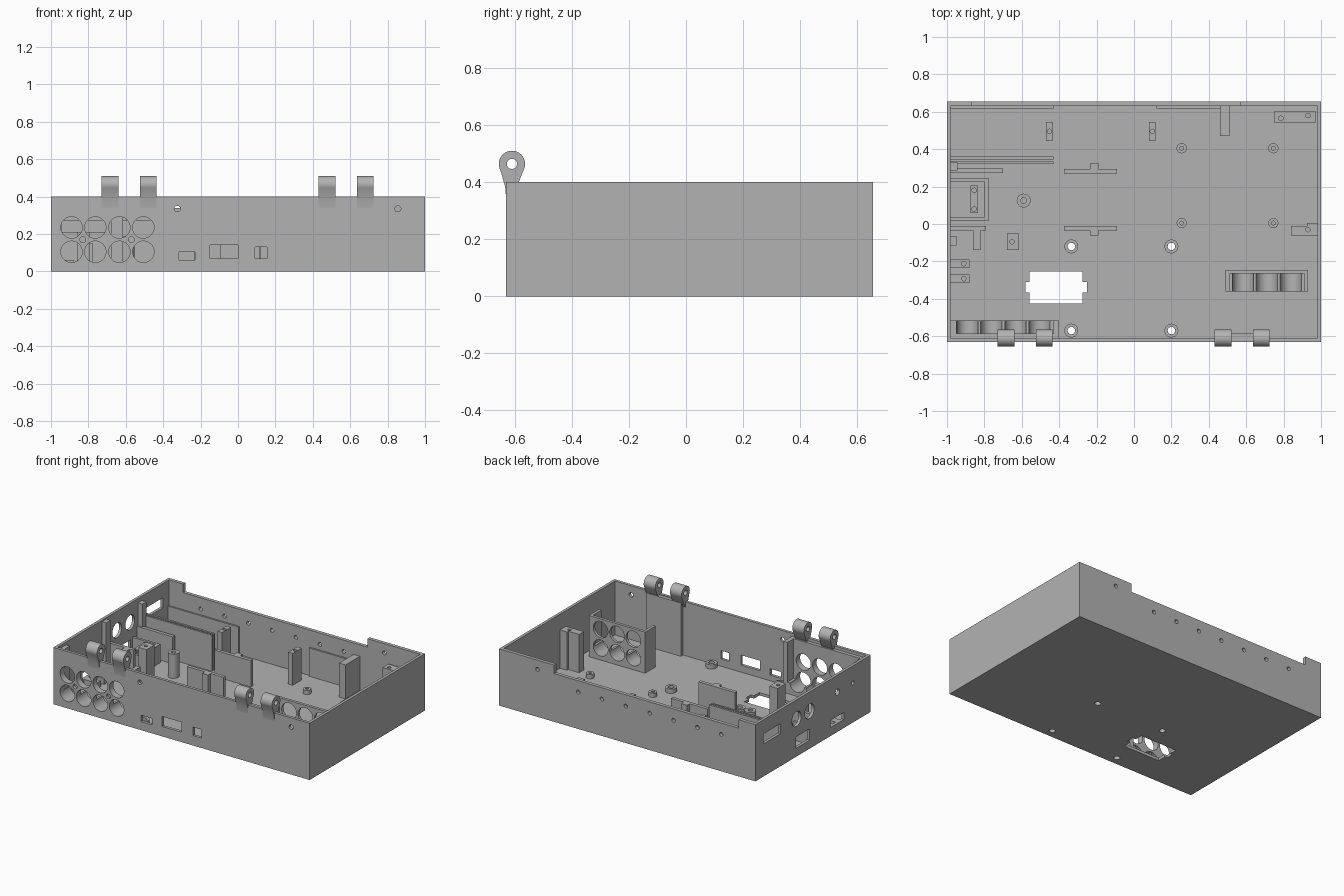
import bpy, bmesh, math
from mathutils import Matrix

cube = bpy.data.objects.get("Cube")
if cube:
    bpy.data.objects.remove(cube, do_unlink=True)

grey = bpy.data.materials.new("plain grey")
grey.use_nodes = True
grey.diffuse_color = (0.45, 0.45, 0.45, 1)
grey.node_tree.nodes["Principled BSDF"].inputs["Base Color"].default_value = grey.diffuse_color

FLOOR = 0.02


def box(bm, x0, x1, y0, y1, z0, z1):
    m = Matrix.Translation(((x0 + x1) / 2, (y0 + y1) / 2, (z0 + z1) / 2))
    m = m @ Matrix.Diagonal((x1 - x0, y1 - y0, z1 - z0, 1))
    bmesh.ops.create_cube(bm, size=1, matrix=m)


def rod(bm, axis, centre, r, length, sides=32):
    turn = {"X": Matrix.Rotation(math.pi / 2, 4, "Y"),
            "Y": Matrix.Rotation(math.pi / 2, 4, "X"), "Z": Matrix.Identity(4)}[axis]
    bmesh.ops.create_cone(bm, cap_ends=True, segments=sides, radius1=r, radius2=r,
                          depth=length, matrix=Matrix.Translation(centre) @ turn)


def finish(name, bm):
    bmesh.ops.recalc_face_normals(bm, faces=bm.faces)
    me = bpy.data.meshes.new(name)
    bm.to_mesh(me)
    bm.free()
    me.materials.append(grey)
    ob = bpy.data.objects.new(name, me)
    bpy.context.scene.collection.objects.link(ob)
    return ob


def activate(ob):
    bpy.ops.object.select_all(action="DESELECT")
    ob.select_set(True)
    bpy.context.view_layer.objects.active = ob


def cut(ob, bm):
    cutter = finish("cutter", bm)
    cutter.hide_render = True
    activate(ob)
    mod = ob.modifiers.new("cut", "BOOLEAN")
    mod.operation, mod.solver, mod.object = "DIFFERENCE", "EXACT", cutter
    bpy.ops.object.modifier_apply(modifier="cut")
    bpy.data.objects.remove(cutter, do_unlink=True)


def smooth(ob):
    activate(ob)
    bpy.ops.object.shade_smooth_by_angle(angle=math.radians(30))


def block(name, *dims, holes=()):
    # upright block on the floor, with optional screw holes in its top
    x0, x1, y0, y1, top = dims
    bm = bmesh.new()
    box(bm, x0, x1, y0, y1, FLOOR / 2, top)
    ob = finish(name, bm)
    if holes:
        bm = bmesh.new()
        for x, y in holes:
            rod(bm, "Z", (x, y, top), 0.012, 0.1, 16)
        cut(ob, bm)
    return ob


def standoff(name, x, y, r, bore, top):
    bm = bmesh.new()
    rod(bm, "Z", (x, y, (top + 0.01) / 2), r, top - 0.01)
    ob = finish(name, bm)
    bm = bmesh.new()
    rod(bm, "Z", (x, y, top / 2), bore, top + 0.1)
    cut(ob, bm)
    smooth(ob)


def vents(xs, y, length, zs=(0.105, 0.235)):
    bm = bmesh.new()
    for x in xs:
        for z in zs:
            rod(bm, "Y", (x, y, z), 0.057, length, 48)
    return bm


# open tray
bm = bmesh.new()
box(bm, -1, 1, -0.63, 0.655, 0, 0.4)
tray = finish("tray", bm)
bm = bmesh.new()
box(bm, -0.98, 0.98, -0.61, 0.63, FLOOR, 0.6)
cut(tray, bm)

# front openings: vents, screw holes and ports
front_xs = [-0.89, -0.763, -0.634, -0.506]
bm = vents(front_xs, -0.62, 0.1)
for x, z in [(-0.83, 0.17), (-0.57, 0.17), (-0.325, 0.335), (0.855, 0.335)]:
    rod(bm, "Y", (x, -0.62, z), 0.016, 0.1, 20)
for x0, x1, z0, z1 in [(-0.315, -0.23, 0.06, 0.105), (-0.15, 0, 0.07, 0.14),
                       (0.09, 0.155, 0.07, 0.13)]:
    box(bm, x0, x1, -0.7, -0.6, z0, z1)

# back openings: top notch and a row of screw holes
box(bm, -0.87, 0.57, 0.6, 0.7, 0.34, 0.5)
rod(bm, "Y", (0.7, 0.64, 0.335), 0.014, 0.1, 16)
for i in range(7):
    rod(bm, "Y", (0.383 - 0.186 * i, 0.64, 0.26), 0.014, 0.1, 16)

# right side openings: round sockets, ports and screw holes
for y, z, r in [(0.197, 0.265, 0.052), (0.052, 0.265, 0.052),
                (-0.26, 0.28, 0.022), (-0.43, 0.28, 0.014)]:
    rod(bm, "X", (-0.99, y, z), r, 0.1)
for y0, y1, z0, z1 in [(0.375, 0.565, 0.23, 0.3), (0.05, 0.2, 0.06, 0.14),
                       (-0.33, -0.18, 0.06, 0.11)]:
    box(bm, -1.05, -0.95, y0, y1, z0, z1)

# floor openings
box(bm, -0.56, -0.275, -0.425, -0.255, -0.1, 0.1)
feet = [(x, y) for x in (-0.335, 0.2) for y in (-0.12, -0.57)]
for x, y in feet:
    rod(bm, "Z", (x, y, 0), 0.02, 0.1, 20)
cut(tray, bm)
bm = bmesh.new()
box(bm, -0.58, -0.25, -0.365, -0.31, -0.1, 0.1)
cut(tray, bm)
smooth(tray)


# fan brackets: vented plate, two end walls and a scalloped cradle
def fan_bracket(name, x0, x1, plate, depth, top, wall, xs):
    ends = (x0, x0 + wall), (x1 - wall, x1)
    parts = [(*e, *depth, top) for e in ends]
    parts += [(x0 + wall, x1 - wall, *plate, top), (x0 + wall, x1 - wall, *depth, 0.1)]
    for i, p in enumerate(parts):
        ob = block(f"{name}_{i}", *p)
        if i > 1:
            cut(ob, vents(xs, (depth[0] + depth[1]) / 2, 0.3))
            smooth(ob)


fan_bracket("front_fan_bracket", -0.98, -0.4, (-0.612, -0.585), (-0.612, -0.515),
            0.38, 0.03, front_xs)
fan_bracket("inner_fan_bracket", 0.49, 0.93, (-0.265, -0.245), (-0.36, -0.245),
            0.31, 0.02, [0.583, 0.71, 0.838])

# floor standoffs
for x, y in feet:
    standoff("foot_standoff", x, y, 0.037, 0.02, 0.05)
for x in (0.255, 0.745):
    for y in (0.005, 0.405):
        standoff("board_standoff", x, y, 0.027, 0.01, 0.05)
standoff("tall_standoff", -0.59, 0.125, 0.037, 0.016, 0.19)

# screw posts
block("back_post_right", -0.47, -0.435, 0.445, 0.545, 0.245, holes=[(-0.452, 0.495)])
block("back_post_left", 0.08, 0.115, 0.445, 0.545, 0.245, holes=[(0.098, 0.495)])
block("middle_post", -0.68, -0.615, -0.14, -0.05, 0.3, holes=[(-0.652, -0.095)])
block("corner_block", 0.75, 0.97, 0.54, 0.605, 0.28, holes=[(0.785, 0.565), (0.93, 0.58)])
block("side_block", 0.84, 0.985, -0.062, -0.01, 0.29, holes=[(0.93, -0.03)])
block("side_block_tab", 0.925, 0.985, -0.01, 0.005, 0.29)
for y in (-0.212, -0.292):
    block("port_tab", -0.985, -0.88, y - 0.023, y + 0.023, 0.06, holes=[(-0.91, y)])

# board slots, ribs and wall pads
block("long_slot_back", -0.985, -0.43, 0.345, 0.36, 0.275)
block("long_slot_front", -0.985, -0.43, 0.322, 0.335, 0.275)
block("short_slot", -0.985, -0.7, 0.272, 0.297, 0.21)
block("slot_end", -0.985, -0.945, 0.285, 0.33, 0.37)
block("side_pillar", -0.985, -0.948, -0.115, -0.065, 0.39)
block("side_rib", -0.985, -0.79, -0.035, -0.012, 0.21)
block("side_rib_web", -0.86, -0.82, -0.14, -0.035, 0.21)
block("back_pad_right", -0.985, -0.43, 0.618, 0.635, 0.22)
block("back_pad_left", 0.12, 0.51, 0.618, 0.635, 0.22)
block("back_fin", 0.46, 0.51, 0.47, 0.635, 0.26)
block("hinge_backing", 0.45, 0.72, -0.615, -0.585, 0.395)
for y, side in [(0.283, 1), (-0.022, -1)]:
    block("board_holder", -0.375, -0.09, y - 0.012, y + 0.012, 0.205)
    block("board_holder_rib", -0.235, -0.19, *sorted((y, y + side * 0.04)), 0.205)

# socket housing by the right wall
for y in (0.02, 0.225):
    block("socket_wall", -0.985, -0.775, y, y + 0.017, 0.15)
block("socket_front", -0.8, -0.775, 0.03, 0.235, 0.15)
block("socket_core", -0.875, -0.835, 0.06, 0.205, 0.15, holes=[(-0.855, 0.18), (-0.855, 0.08)])

# hinge knuckles: a teardrop profile with a pin bore
for x in (-0.685, -0.48, 0.475, 0.68):
    bm = bmesh.new()
    cy, cz, r = -0.61, 0.464, 0.046
    angles = [math.radians(-28 + 236 * i / 32) for i in range(33)]
    pts = [(cy + r * math.cos(a), cz + r * math.sin(a)) for a in angles]
    pts += [(-0.634, 0.385), (-0.63, 0.34), (-0.622, 0.34), (-0.588, 0.395)]
    face = bm.faces.new([bm.verts.new((x - 0.045, y, z)) for y, z in pts])
    out = bmesh.ops.extrude_face_region(bm, geom=[face])["geom"]
    bmesh.ops.translate(bm, vec=(0.09, 0, 0),
                        verts=[v for v in out if isinstance(v, bmesh.types.BMVert)])
    knuckle = finish("hinge_knuckle", bm)
    bm = bmesh.new()
    rod(bm, "X", (x, cy, cz), 0.018, 0.2, 24)
    cut(knuckle, bm)
    smooth(knuckle)
